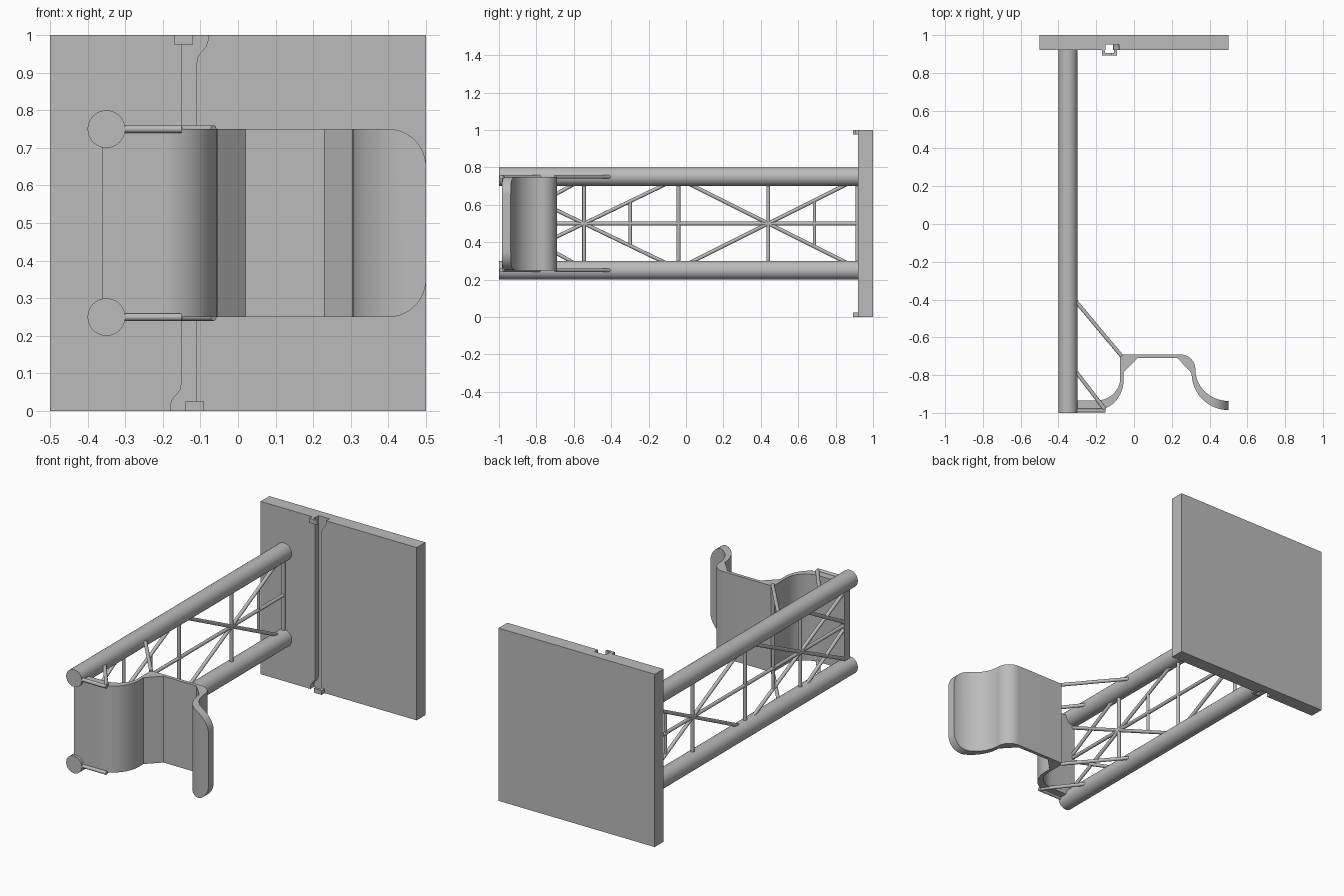
import bpy, bmesh, math
from mathutils import Vector

if "Cube" in bpy.data.objects:
    bpy.data.objects.remove(bpy.data.objects["Cube"])

grey = bpy.data.materials.new("dark_grey")
grey.diffuse_color = (0.5, 0.5, 0.5, 1)
grey.use_nodes = True
grey.node_tree.nodes["Principled BSDF"].inputs["Base Color"].default_value = grey.diffuse_color


def finish(name, bm):
    bmesh.ops.recalc_face_normals(bm, faces=bm.faces)
    me = bpy.data.meshes.new(name)
    bm.to_mesh(me)
    bm.free()
    me.materials.append(grey)
    ob = bpy.data.objects.new(name, me)
    bpy.context.collection.objects.link(ob)
    return ob


def smooth(ob):
    bpy.ops.object.select_all(action='DESELECT')
    ob.select_set(True)
    bpy.context.view_layer.objects.active = ob
    bpy.ops.object.shade_smooth_by_angle(angle=math.radians(30))


def prism(name, pts, axis, lo, hi):
    """Extrude an xy profile along z, or an xz profile along y."""
    bm = bmesh.new()
    place = (lambda p, d: (p[0], p[1], d)) if axis == 'z' else (lambda p, d: (p[0], d, p[1]))
    face = bm.faces.new([bm.verts.new(place(p, lo)) for p in pts])
    new = bmesh.ops.extrude_face_region(bm, geom=[face])['geom']
    move = Vector(place((0, 0), hi - lo))
    bmesh.ops.translate(bm, vec=move, verts=[v for v in new if isinstance(v, bmesh.types.BMVert)])
    return finish(name, bm)


def rod(name, a, b, r=0.01, n=16):
    a, b = Vector(a), Vector(b)
    bm = bmesh.new()
    bmesh.ops.create_cone(bm, cap_ends=True, segments=n, radius1=r, radius2=r, depth=(b - a).length)
    ob = finish(name, bm)
    ob.data.transform((b - a).to_track_quat('Z', 'Y').to_matrix().to_4x4())
    ob.location = (a + b) / 2
    smooth(ob)
    return ob


def arc(cx, cy, rx, ry, a0, a1, n=16):
    angles = [math.radians(a0 + (a1 - a0) * i / n) for i in range(n + 1)]
    return [(cx + rx * math.cos(a), cy + ry * math.sin(a)) for a in angles]


def boolean(ob, cutter, op):
    m = ob.modifiers.new(op.title(), 'BOOLEAN')
    m.operation, m.object, m.solver = op, cutter, 'EXACT'
    bpy.context.view_layer.objects.active = ob
    bpy.ops.object.modifier_apply(modifier=m.name)
    bpy.data.objects.remove(cutter)


def rect(x0, y0, x1, y1):
    return [(x0, y0), (x1, y0), (x1, y1), (x0, y1)]


# Back plate with a cable groove that flares at both ends
plate = prism("back_plate", rect(-0.5, 0, 0.5, 1), 'y', 0.92, 1.0)
right = [(-0.11, 0.925), (-0.107, 0.942), (-0.098, 0.955), (-0.086, 0.968), (-0.08, 0.985), (-0.08, 1.02)]
left = [(-0.26 - x, 1 - z) for x, z in right]
boolean(plate, prism("groove_cutter", right + [(-0.15, 1.02)] + left + [(-0.11, -0.02)], 'y', 0.88, 0.95),
        'DIFFERENCE')

# L-shaped cable clips, the bottom one turned half around
clip = [(-0.17, 0.925), (-0.17, 0.893), (-0.12, 0.893), (-0.12, 0.906), (-0.153, 0.906), (-0.153, 0.925)]
prism("top_cable_clip", clip, 'z', 0.975, 1.0)
prism("bottom_cable_clip", [(-0.26 - x, y) for x, y in clip], 'z', 0.0, 0.025)

# Long tubes and braces joining them to the hook
X = -0.35
for label, z in (("lower", 0.25), ("upper", 0.75)):
    rod(label + "_tube", (X, -1, z), (X, 0.92, z), 0.05, 48)
    rod(label + "_long_brace", (-0.32, -0.395, z), (-0.065, -0.70, z))
    rod(label + "_short_brace", (-0.32, -0.765, z), (-0.155, -0.98, z))
    rod(label + "_front_brace", (-0.32, -0.988, z), (-0.15, -0.988, z))

# Lattice between the tubes
rod("lattice_spine", (X, -0.98, 0.5), (X, 0.93, 0.5))
for i, y in enumerate((-0.545, -0.04, 0.44, 0.915)):
    rod(f"lattice_post_{i}", (X, y, 0.28), (X, y, 0.72))
for i, (y, run) in enumerate(((-0.545, 0.435), (0.44, 0.42))):
    rod(f"lattice_short_post_{i}", (X, y + 0.247, 0.383), (X, y + 0.247, 0.617), 0.009)
    for s in (-1, 1):
        rod(f"lattice_diagonal_{i}_{s}", (X, y - run, 0.5 - 0.21 * s), (X, y + run, 0.5 + 0.21 * s))
# Half cross at the front end
for s in (-1, 1):
    rod(f"lattice_front_diagonal_{s}", (X, -0.98, 0.5), (X, -0.6, 0.5 + 0.21 * s))

# Hook: a swept profile with a flared lip
profile = ([(-0.36, -0.985)] + arc(-0.2, -0.825, 0.145, 0.16, -90, 0)
           + [(-0.055, -0.785), (0.02, -0.71), (0.23, -0.71)]
           + arc(0.5, -0.79, 0.195, 0.195, 180, 270)
           + arc(0.5, -0.77, 0.175, 0.167, 270, 180)
           + arc(0.245, -0.77, 0.08, 0.08, 0, 90)[1:]
           + [(-0.06, -0.69), (-0.073, -0.705)]
           + arc(-0.2, -0.815, 0.127, 0.12, 0, -90) + [(-0.36, -0.935)])
hook = prism("hook", profile, 'z', 0.2, 0.8)
# Round the lip corners
outline = ([(-0.4, 0.75), (-0.4, 0.25)] + arc(0.4, 0.35, 0.1, 0.1, -90, 0) + arc(0.4, 0.65, 0.1, 0.1, 0, 90))
boolean(hook, prism("lip_cutter", outline, 'y', -1.1, -0.6), 'INTERSECT')
smooth(hook)
